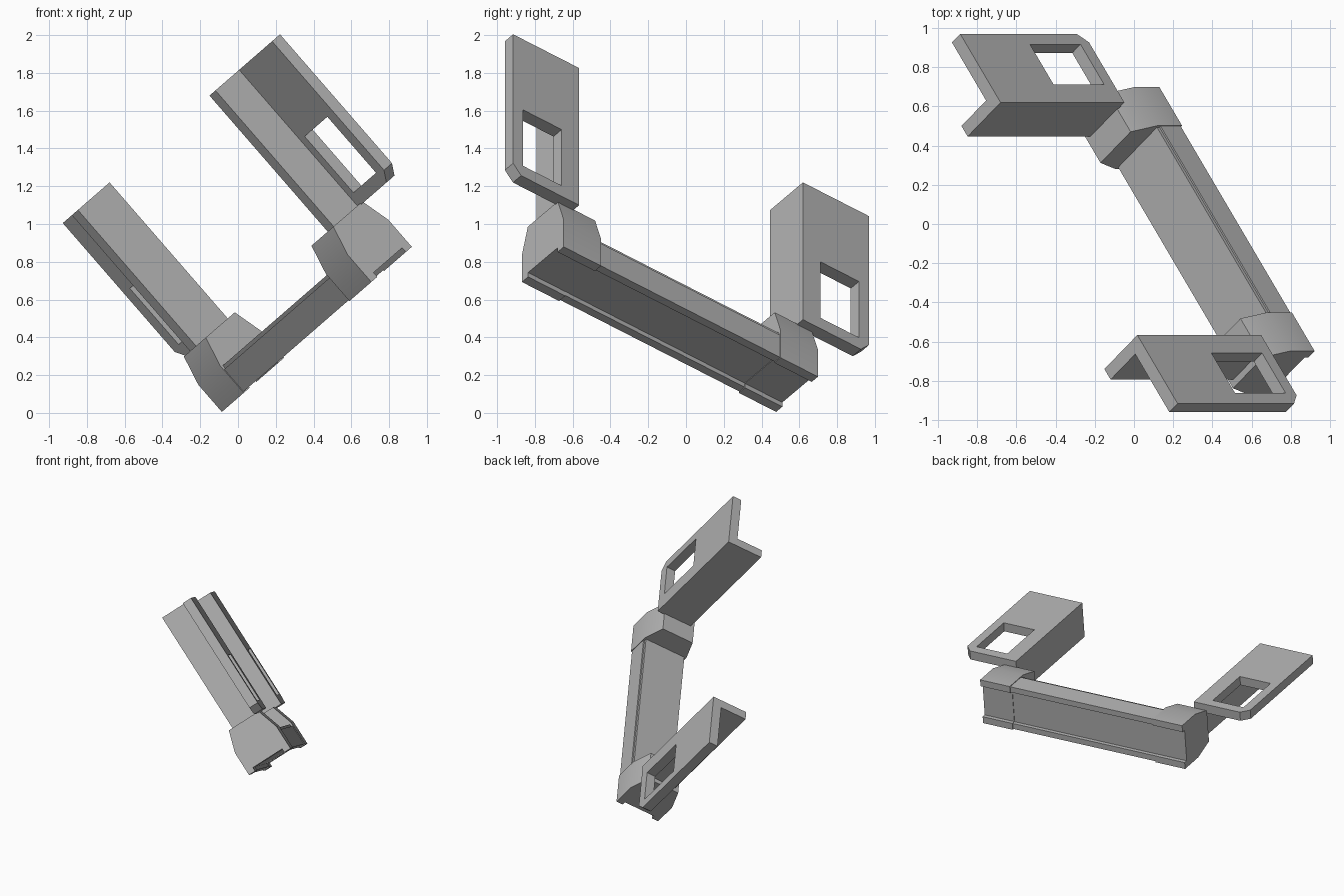
import bpy, bmesh, math
from mathutils import Matrix, Vector

cube = bpy.data.objects.get("Cube")
if cube:
    bpy.data.objects.remove(cube, do_unlink=True)

# One flat grey for everything
grey = bpy.data.materials.new("plain_grey")
grey.use_nodes = True
colour = (0.46, 0.46, 0.46, 1)
grey.diffuse_color = colour
grey.node_tree.nodes["Principled BSDF"].inputs["Base Color"].default_value = colour

# Tilted frame: local x = down the arms, y = along the bar, z = plate normal
down = Vector((0.656, 0, -0.755)).normalized()
along = Vector((-0.465, 0.789, -0.402))
along = (along - down * along.dot(down)).normalized()
normal = down.cross(along)
frame = Matrix((down, along, normal)).transposed().to_4x4()
frame.translation = along * -0.439


def prism(name, loops, axis, lo, hi, side=1):
    """Extrude closed outlines (later ones are holes) along local y or z."""
    def place(p, h):
        return (p[0], h * side, p[1]) if axis == "y" else (p[0], p[1] * side, h)

    bm = bmesh.new()
    for loop in loops:
        verts = [bm.verts.new(place(p, lo)) for p in loop]
        for i, v in enumerate(verts):
            bm.edges.new((verts[i - 1], v))
    bmesh.ops.triangle_fill(bm, edges=bm.edges[:], use_beauty=True)
    ext = bmesh.ops.extrude_face_region(bm, geom=bm.faces[:], use_keep_orig=True)
    shift = Vector(place((0, 0), hi - lo))
    moved = [g for g in ext["geom"] if isinstance(g, bmesh.types.BMVert)]
    bmesh.ops.translate(bm, verts=moved, vec=shift)
    bmesh.ops.recalc_face_normals(bm, faces=bm.faces[:])
    mesh = bpy.data.meshes.new(name)
    bm.to_mesh(mesh)
    bm.free()
    mesh.materials.append(grey)
    obj = bpy.data.objects.new(name, mesh)
    bpy.context.collection.objects.link(obj)
    obj.matrix_world = frame
    return obj


def rect(x0, x1, y0, y1):
    return [(x0, y0), (x1, y0), (x1, y1), (x0, y1)]


MID = 0.425  # centre height of bar and caps in the tilted frame


def symmetric(half):
    """Mirror a half profile of (x, half width) about the centre height."""
    return [(x, MID + w) for x, w in half] + [(x, MID - w) for x, w in reversed(half)]


# Bar with stepped top edges and a channel between two rails underneath
bar = symmetric([(-0.242, 0.166), (-0.222, 0.166), (-0.222, 0.175),
                 (-0.066, 0.175), (-0.066, 0.13), (-0.094, 0.13)])
prism("bar", [bar], "y", -0.605, 0.605)

cap = symmetric([(-0.413, 0.129), (-0.25, 0.18), (-0.06, 0.18),
                 (-0.06, 0.127), (-0.09, 0.127)])
plate = [(-1.367, 0.751), (-0.405, 0.751), (-0.405, 1.14),
         (-0.463, 1.194), (-1.367, 1.194)]
window = rect(-0.873, -0.48, 0.868, 1.127)

for label, side in (("front", -1), ("back", 1)):
    # Tapered end cap with softly shaded sides
    obj = prism(label + "_end_cap", [cap], "y", 0.603, 0.853, side)
    bpy.ops.object.select_all(action="DESELECT")
    obj.select_set(True)
    bpy.context.view_layer.objects.active = obj
    bpy.ops.object.shade_smooth_by_angle(angle=math.radians(30))
    # Angle bracket: plate with a window, and a flange standing on the cap
    prism(label + "_bracket_plate", [plate, window], "z", 0.536, 0.607, side)
    prism(label + "_bracket_flange", [rect(-1.367, -0.405, 0.751, 0.819)],
          "z", 0.325, 0.536, side)
